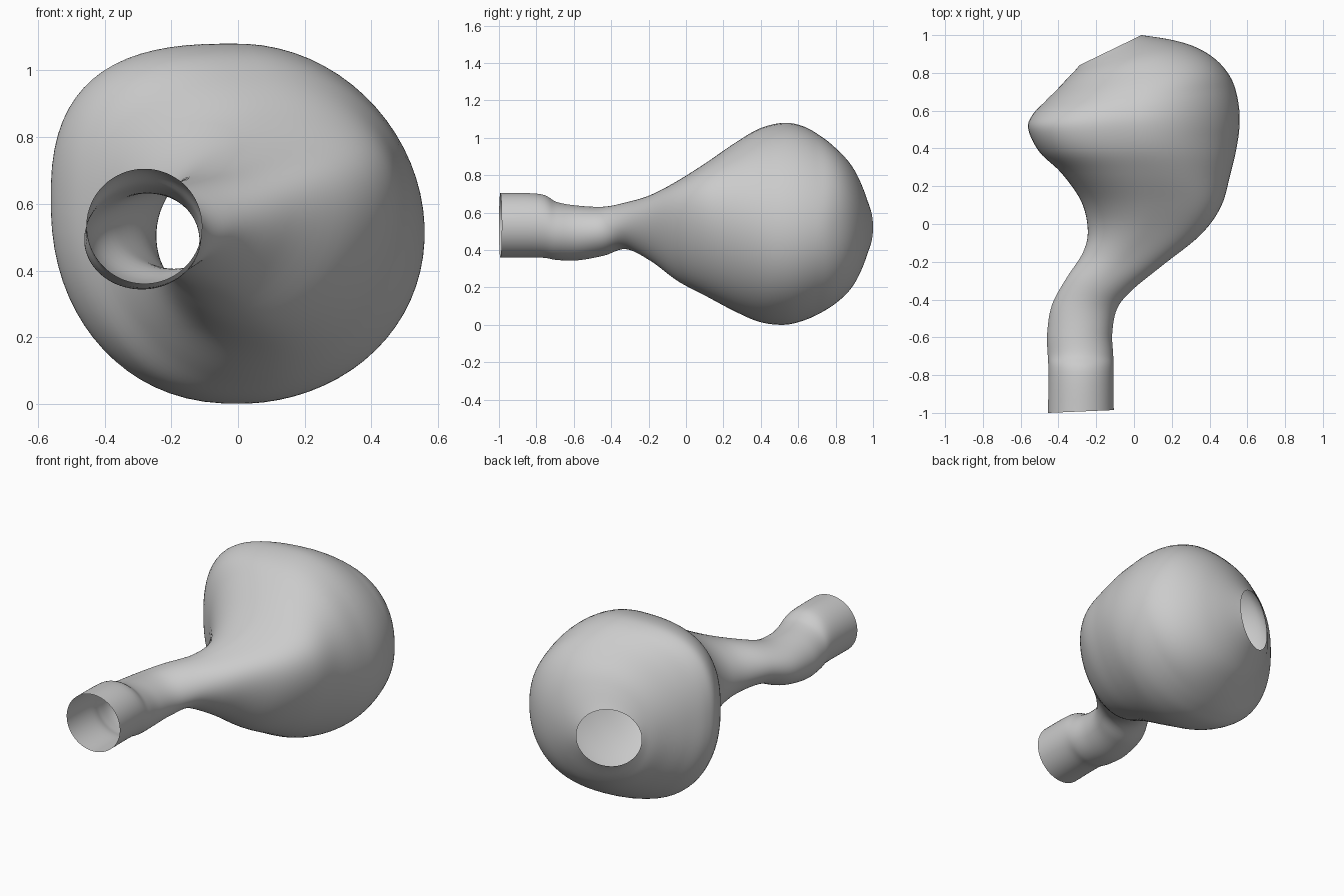
import bpy
from math import cos, sin, pi, copysign

cube = bpy.data.objects.get("Cube")
if cube:
    bpy.data.objects.remove(cube)

# Clay-grey surface
clay_colour = (0.6, 0.6, 0.6, 1)
clay = bpy.data.materials.new("clay_grey")
clay.use_nodes = True
clay.diffuse_color = clay_colour
clay.node_tree.nodes["Principled BSDF"].inputs["Base Color"].default_value = clay_colour

# Upright sections: left x, left y, right x, right y, bottom z, top z
SECTIONS = [
    (-.455, -1, -.107, -.985, .36, .705),  # open mouth
    (-.453, -.78, -.108, -.78, .36, .70),
    (-.457, -.69, -.11, -.69, .347, .657),
    (-.46, -.58, -.115, -.58, .345, .638),
    (-.435, -.43, -.09, -.45, .37, .632),  # bent neck
    (-.36, -.29, -.01, -.35, .405, .655),
    (-.27, -.15, .15, -.22, .34, .695),
    (-.245, -.03, .35, -.06, .235, .77),
    (-.28, .12, .46, .09, .155, .865),
    (-.385, .27, .51, .26, .07, .975),     # swelling bulb
    (-.5, .38, .545, .41, .015, 1.05),
    (-.56, .5, .56, .54, 0, 1.08),
    (-.54, .575, .55, .66, .02, 1.065),
    (-.47, .65, .515, .77, .06, 1.015),
    (-.4, .72, .44, .865, .115, .945),
    (-.345, .78, .33, .935, .18, .87),
    (-.31, .815, .2, .975, .255, .79),
    (-.29, .84, .04, 1, .35, .695),        # round rear opening
]
SIDES, STEPS = 72, 6


def blend(a, b, c, d, t):
    """Smooth interpolation between b and c."""
    return b + .5 * t * (c - a + t * (2*a - 5*b + 4*c - d + t * (3*(b - c) + d - a)))


def bump(y, centre, width):
    """Soft hill along the depth, one at its centre and zero beyond its width."""
    return max(0, 1 - ((y - centre) / width) ** 2) ** 2


def soften(value, power):
    """Signed power that squares off a circle."""
    return copysign(abs(value) ** power, value)


def ring(section):
    """Points of one section, with raised shoulders and squarer flanks on the bulb."""
    left_x, left_y, right_x, right_y, low, high = section
    middle = (left_y + right_y) / 2
    left_lift = .08 * bump(middle, .47, .5)
    right_lift = .11 * bump(middle, .05, .42) - .03 * bump(middle, .58, .25)
    left_power = 2 / (2 + .4 * bump(middle, .45, .5))
    right_power = 2 / (2 + .2 * bump(middle, .8, .14))
    points = []
    for i in range(SIDES):
        angle = 2 * pi * (i + .5) / SIDES
        on_right = cos(angle) > 0
        power = right_power if on_right else left_power
        lift = right_lift if on_right else left_lift
        across, up = soften(cos(angle), power), soften(sin(angle), power)
        share = (1 + across) / 2
        points.append((left_x + (right_x - left_x) * share,
                       left_y + (right_y - left_y) * share,
                       (low + high + up * (high - low)) / 2 + lift * across ** 2))
    return points


# Refine the sections along the length
padded = [SECTIONS[0]] + SECTIONS + [SECTIONS[-1]]
rings = []
for i in range(len(SECTIONS) - 1):
    for k in range(STEPS):
        rings.append(ring([blend(*values, k / STEPS) for values in zip(*padded[i:i + 4])]))
rings.append(ring(SECTIONS[-1]))

# Open thin shell: mouth, neck and bulb in one skin
verts = [point for points in rings for point in points]
faces = []
for j in range(len(rings) - 1):
    for i in range(SIDES):
        following = (i + 1) % SIDES
        near, far = j * SIDES, (j + 1) * SIDES
        faces.append((near + i, near + following, far + following, far + i))
mesh = bpy.data.meshes.new("bulb_with_bent_neck")
mesh.from_pydata(verts, [], faces)
mesh.materials.append(clay)
mesh.shade_smooth()
mesh.update()
vessel = bpy.data.objects.new("bulb_with_bent_neck", mesh)
bpy.context.collection.objects.link(vessel)
